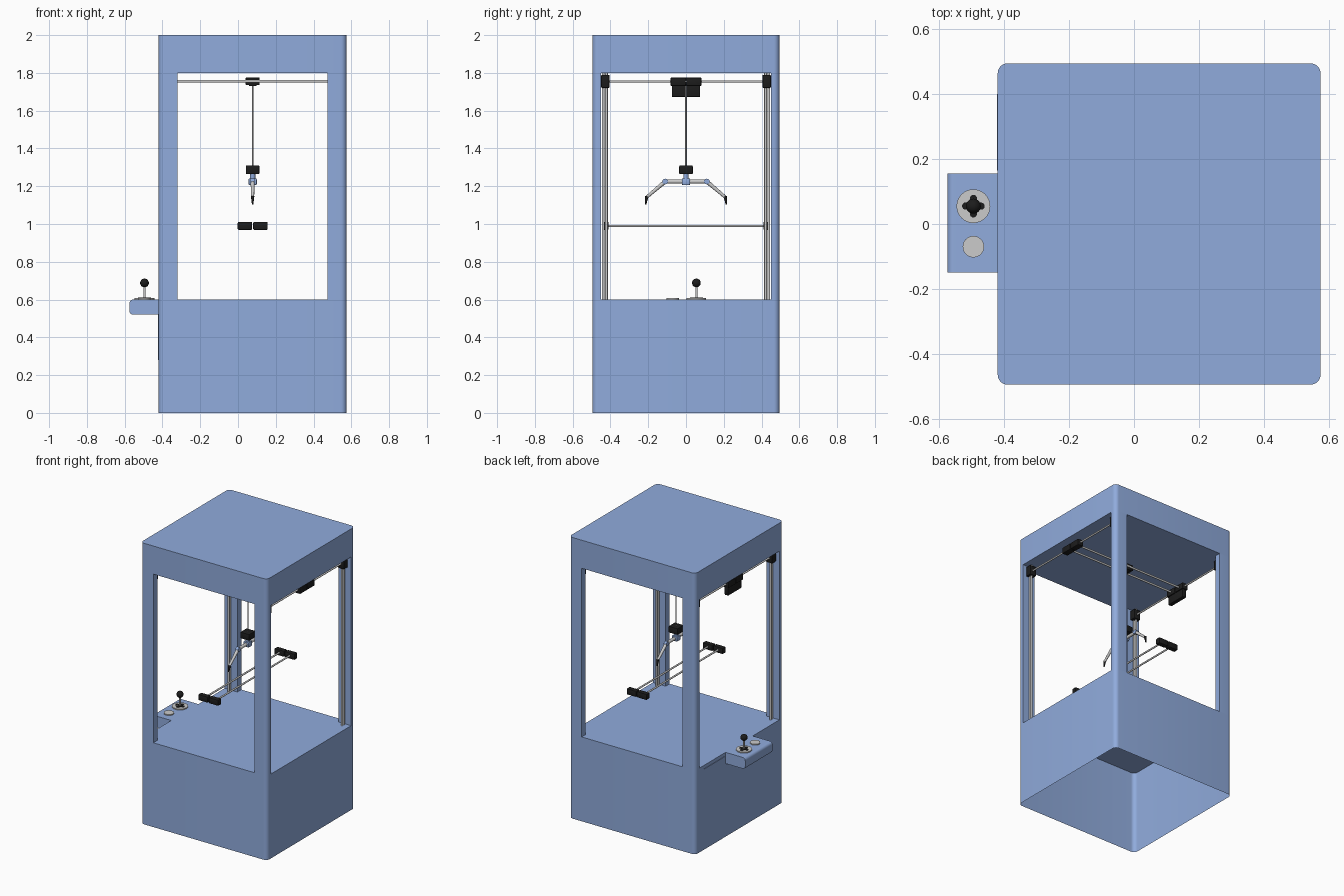
import bpy, bmesh, math
from mathutils import Vector

if "Cube" in bpy.data.objects:
    bpy.data.objects.remove(bpy.data.objects["Cube"])

def material(name, rgb):
    m = bpy.data.materials.new(name)
    m.diffuse_color = (*rgb, 1)
    m.use_nodes = True
    m.node_tree.nodes["Principled BSDF"].inputs["Base Color"].default_value = m.diffuse_color
    return m

BLUE = material("cabinet_blue", (0.28, 0.41, 0.72))
BLACK = material("black_plastic", (0.012, 0.012, 0.012))
GREY = None
X0, X1, Y = -0.42, 0.575, 0.495      # cabinet footprint
CX = (X0 + X1) / 2                   # cabinet centre line
RX = (X0 + 0.05, X1 - 0.05)          # side rail positions
RY, RZ = 0.43, 1.755

def finish(bm, name, mat, smooth=True):
    bmesh.ops.recalc_face_normals(bm, faces=bm.faces)
    me = bpy.data.meshes.new(name)
    bm.to_mesh(me)
    bm.free()
    ob = bpy.data.objects.new(name, me)
    bpy.context.collection.objects.link(ob)
    if mat:
        me.materials.append(mat)
    if smooth:
        bpy.ops.object.select_all(action='DESELECT')
        ob.select_set(True)
        bpy.context.view_layer.objects.active = ob
        bpy.ops.object.shade_smooth_by_angle(angle=math.radians(35))
    return ob

def box(name, lo, hi, mat, bevel=0.0, segs=2):
    bm = bmesh.new()
    bmesh.ops.create_cube(bm, size=1)
    for v in bm.verts:
        v.co = [(a + b) / 2 + c * (b - a) for a, b, c in zip(lo, hi, v.co)]
    if bevel:
        bmesh.ops.bevel(bm, geom=bm.edges[:], offset=bevel, segments=segs, profile=0.5, affect='EDGES')
    return finish(bm, name, mat)

def block(name, c, size, mat=BLACK, bevel=0.005):
    return box(name, [a - s / 2 for a, s in zip(c, size)],
               [a + s / 2 for a, s in zip(c, size)], mat, bevel)

def rod(name, a, b, r, mat=GREY, r2=None, n=16):
    a, b = Vector(a), Vector(b)
    bm = bmesh.new()
    bmesh.ops.create_cone(bm, cap_ends=True, segments=n, radius1=r,
                          radius2=r if r2 is None else r2, depth=(b - a).length)
    q = (b - a).to_track_quat('Z', 'Y')
    for v in bm.verts:
        v.co = q @ v.co + (a + b) / 2
    return finish(bm, name, mat)

def prism(name, outline, z0, z1, mat, bottom=True):
    bm = bmesh.new()
    lo = [bm.verts.new((x, y, z0)) for x, y in outline]
    hi = [bm.verts.new((x, y, z1)) for x, y in outline]
    n = len(outline)
    for i in range(n):
        bm.faces.new((lo[i], lo[(i + 1) % n], hi[(i + 1) % n], hi[i]))
    bm.faces.new(hi)
    if bottom:
        bm.faces.new(lo[::-1])
    return finish(bm, name, mat)

def corner(sx, sy, r=0.03, n=8):
    """Arc points of one rounded cabinet corner, counter-clockwise."""
    cx = X1 - r if sx > 0 else X0 + r
    cy = sy * (Y - r)
    start = {(1, 1): 0, (-1, 1): 90, (-1, -1): 180, (1, -1): 270}[(sx, sy)]
    return [(cx + r * math.cos(math.radians(start + 90 * i / n)),
             cy + r * math.sin(math.radians(start + 90 * i / n))) for i in range(n + 1)]

# Cabinet: open-bottomed base, roof and four corner posts
corners = [(1, 1), (-1, 1), (-1, -1), (1, -1)]
outline = [p for c in corners for p in corner(*c)]
prism("base", outline, 0, 0.6, BLUE, bottom=False)
prism("roof", outline, 1.8, 2.0, BLUE)
for sx, sy in corners:
    ix = X1 - 0.1 if sx > 0 else X0 + 0.1
    iy = sy * (Y - 0.045)
    ex = X1 if sx > 0 else X0
    tail = [(ix, sy * Y), (ix, iy), (ex, iy)]
    prism("corner_post", corner(sx, sy) + (tail if sx * sy > 0 else tail[::-1]), 0.6, 1.8, BLUE)

# Prize door on the left side
box("prize_door", (X0 - 0.003, 0.165, 0.28), (X0 + 0.002, 0.4, 0.575), BLUE)

# Control shelf: rounded side profile swept across y
bm = bmesh.new()
prof = [(X0, 0.6), (X0, 0.52)]
for cz, start in ((0.54, 270), (0.58, 180)):
    prof += [(-0.555 + 0.02 * math.cos(math.radians(start - 15 * i)),
              cz + 0.02 * math.sin(math.radians(start - 15 * i))) for i in range(7)]
ends = [[bm.verts.new((x, y, z)) for x, z in prof] for y in (-0.15, 0.155)]
n = len(prof)
for i in range(n):
    j = (i + 1) % n
    bm.faces.new((ends[0][i], ends[0][j], ends[1][j], ends[1][i]))
bm.faces.new(ends[0])
bm.faces.new(ends[1][::-1])
finish(bm, "control_shelf", BLUE)

# Joystick and button
jx, jy = -0.495, 0.055
rod("joystick_dish", (jx, jy, 0.598), (jx, jy, 0.607), 0.052, n=32)
for dx, dy in ((0.056, 0.022), (0.022, 0.056)):
    block("joystick_cross", (jx, jy, 0.607), (dx, dy, 0.006), BLACK, 0.002)
for dx, dy in ((1, 0), (-1, 0), (0, 1), (0, -1)):
    px, py = jx + dx * 0.024, jy + dy * 0.024
    rod("joystick_cross_end", (px, py, 0.604), (px, py, 0.61), 0.011, BLACK)
rod("joystick_stem", (jx, jy, 0.605), (jx, jy, 0.68), 0.006)
bm = bmesh.new()
bmesh.ops.create_uvsphere(bm, u_segments=24, v_segments=14, radius=0.023)
bmesh.ops.translate(bm, vec=(jx, jy, 0.688), verts=bm.verts)
finish(bm, "joystick_knob", BLACK)
rod("button", (jx, -0.07, 0.598), (jx, -0.07, 0.607), 0.033, n=32)

# Side rails: corner blocks, paired uprights, top rail and carriage pair
for x in RX:
    for s in (-1, 1):
        block("corner_block", (x, s * 0.427, RZ), (0.05, 0.044, 0.07))
        for d in (-0.009, 0.009):
            rod("upright_rod", (x, s * RY + d, 0.6), (x, s * RY + d, 1.8), 0.007)
        block("side_carriage", (x, s * 0.042, 1.753), (0.045, 0.08, 0.045))
    rod("side_rail", (x, -RY, RZ), (x, RY, RZ), 0.006)
block("drive_motor", (RX[0], 0, 1.71), (0.03, 0.15, 0.075))

# Cross rods carrying the claw, and the lower floating gantry
for s in (-1, 1):
    rod("cross_rod", (RX[0], s * 0.04, RZ), (RX[1], s * 0.04, RZ), 0.007)
    gx = CX + s * 0.041
    rod("lower_rod", (gx, -RY, 0.99), (gx, RY, 0.99), 0.006)
    for t in (-1, 1):
        block("lower_block", (gx, t * 0.428, 0.99), (0.076, 0.036, 0.042))

# Claw carriage, cable and winch block
block("claw_carriage", (CX, 0, 1.753), (0.04, 0.08, 0.044), bevel=0.003)
for z in (1.767, 1.744):
    block("claw_carriage_plate", (CX, 0, z), (0.074, 0.08, 0.016), bevel=0.003)
rod("cable", (CX, 0, 1.3), (CX, 0, 1.74), 0.004, n=10)
block("winch_block", (CX, 0, 1.287), (0.072, 0.072, 0.046))

# Claw: hub with two mirrored arms
rod("claw_stem", (CX, 0, 1.23), (CX, 0, 1.27), 0.014, BLUE)
block("claw_hub", (CX, 0, 1.224), (0.044, 0.044, 0.036), BLUE, 0.006)
for s in (-1, 1):
    elbow, wrist = (CX, s * 0.11, 1.225), (CX, s * 0.208, 1.142)
    rod("claw_upper_arm", (CX, 0, 1.225), elbow, 0.011)
    rod("claw_elbow", (CX - 0.011, *elbow[1:]), (CX + 0.011, *elbow[1:]), 0.015, BLUE)
    rod("claw_lower_arm", elbow, wrist, 0.011, r2=0.008)
    rod("claw_tip", (CX, s * 0.207, 1.148), (CX, s * 0.214, 1.104), 0.009, BLACK, r2=0.004)
